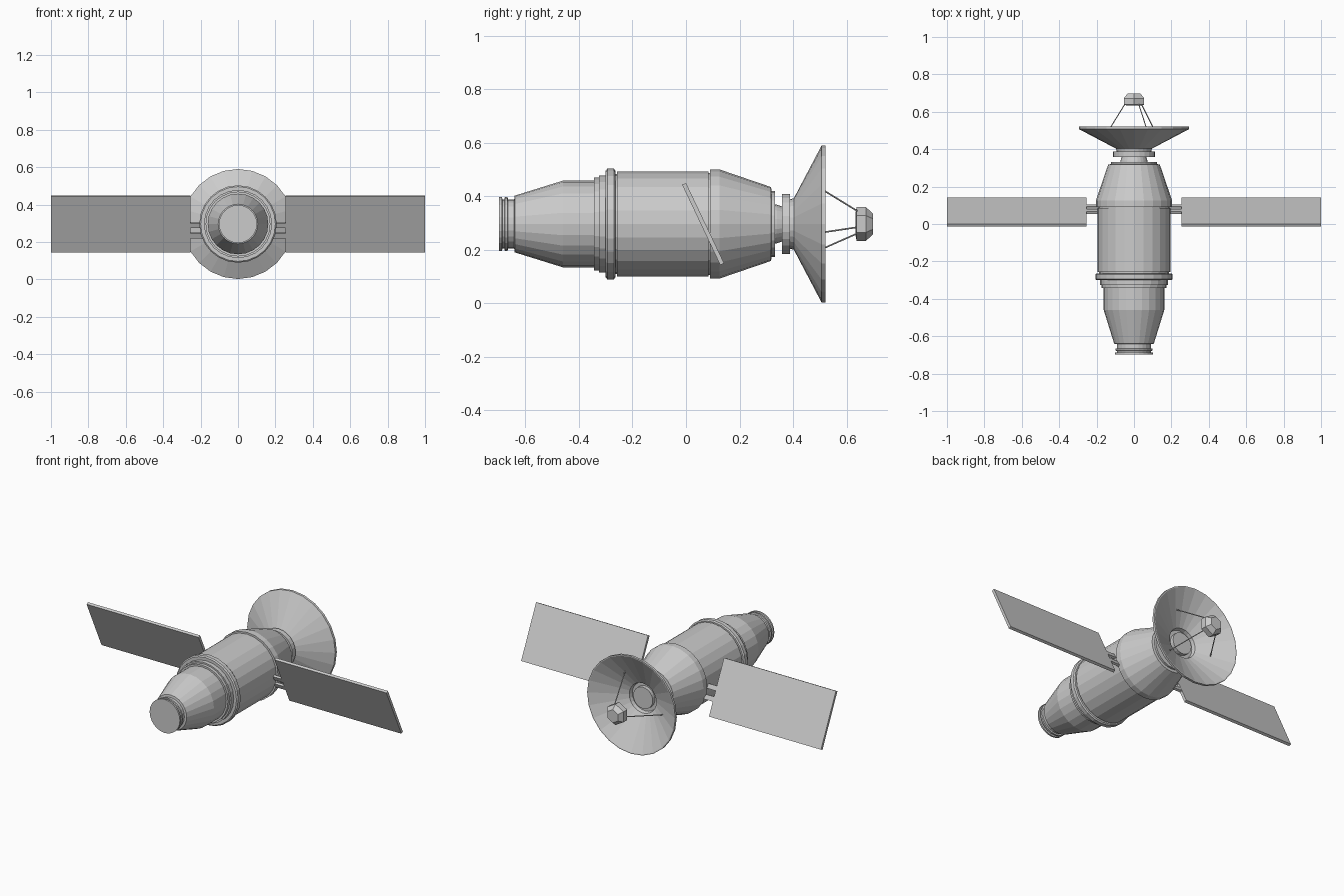
import bpy, bmesh, math
from mathutils import Vector, Matrix

if "Cube" in bpy.data.objects:
    bpy.data.objects.remove(bpy.data.objects["Cube"])

AXIS_Z = 0.296


def finish(name, bm):
    bmesh.ops.recalc_face_normals(bm, faces=bm.faces)
    me = bpy.data.meshes.new(name)
    bm.to_mesh(me)
    bm.free()
    ob = bpy.data.objects.new(name, me)
    bpy.context.collection.objects.link(ob)
    return ob


def lathe(name, profile, sides=24, closed=False):
    """Revolve (y, radius) points around the craft's long axis."""
    bm = bmesh.new()
    rings = []
    for y, r in profile:
        rings.append([bm.verts.new((r * math.sin(a), y, AXIS_Z + r * math.cos(a)))
                      for a in (2 * math.pi * i / sides for i in range(sides))])
    pairs = list(zip(rings, rings[1:]))
    if closed:
        pairs.append((rings[-1], rings[0]))
    else:
        bm.faces.new(rings[0])
        bm.faces.new(rings[-1])
    for a, b in pairs:
        for i in range(sides):
            j = (i + 1) % sides
            bm.faces.new((a[i], a[j], b[j], b[i]))
    return finish(name, bm)


def rod(name, p, q, radius, sides=6):
    p, q = Vector(p), Vector(q)
    bm = bmesh.new()
    rot = (q - p).to_track_quat('Z', 'Y').to_matrix().to_4x4()
    bmesh.ops.create_cone(bm, cap_ends=True, segments=sides, radius1=radius, radius2=radius,
                          depth=(q - p).length, matrix=Matrix.Translation((p + q) / 2) @ rot)
    return finish(name, bm)


def box(name, centre, size, tilt):
    bm = bmesh.new()
    bmesh.ops.create_cube(bm, size=1, matrix=Matrix.Translation(centre)
                          @ Matrix.Rotation(tilt, 4, 'X') @ Matrix.Diagonal((*size, 1)))
    return finish(name, bm)


# Front nozzle with ridges, and tapered front module
lathe("front_module", [
    (-0.698, 0.101), (-0.688, 0.101), (-0.686, 0.092), (-0.679, 0.092), (-0.677, 0.1),
    (-0.667, 0.1), (-0.665, 0.092), (-0.642, 0.092), (-0.64, 0.106), (-0.46, 0.162),
    (-0.343, 0.162), (-0.343, 0.173), (-0.325, 0.173), (-0.325, 0.182), (-0.295, 0.182)])

# Collar and main drum
lathe("front_collar", [(-0.3, 0.2), (-0.294, 0.207), (-0.27, 0.207), (-0.264, 0.2)])
lathe("main_drum", [(-0.27, 0.187), (-0.257, 0.187), (-0.257, 0.196), (0.085, 0.196),
                    (0.085, 0.19), (0.1, 0.19)])

# Tapered rear module
lathe("rear_module", [(0.09, 0.204), (0.125, 0.204), (0.318, 0.138), (0.32, 0.123), (0.332, 0.123)])

# Neck and ring carrying the dish
lathe("dish_neck", [(0.325, 0.075), (0.34, 0.072), (0.36, 0.065), (0.41, 0.065)])
lathe("neck_ring", [(0.358, 0.113), (0.388, 0.113)])

# Dish with rim and a recessed centre
lathe("dish", [(0.385, 0.092), (0.403, 0.096), (0.507, 0.294), (0.522, 0.294), (0.522, 0.288),
               (0.412, 0.09), (0.39, 0.085)], closed=True)

# Antenna feed and its three struts
lathe("antenna_feed", [(0.634, 0.045), (0.638, 0.063), (0.672, 0.063), (0.698, 0.04)], 6)
for i, (x, z) in enumerate([(0.064, 0.122), (-0.123, -0.03), (0.1, -0.088)]):
    rod(f"feed_strut_{i + 1}", (x * 1.33, 0.455, AXIS_Z + z * 1.33),
        (x * 0.4, 0.64, AXIS_Z + z * 0.4), 0.003)

# Solar panels, tilted, each held by two short arms
tilt = math.atan2(0.14, 0.295)
for side, s in (("left", -1), ("right", 1)):
    box(f"{side}_solar_panel", (s * 0.6265, 0.064, AXIS_Z), (0.747, 0.016, 0.332), tilt)
    for part, dz in (("upper", -0.006), ("lower", -0.061)):
        box(f"{side}_{part}_arm", (s * 0.22, 0.064 - dz * math.tan(tilt), AXIS_Z + dz),
            (0.1, 0.014, 0.028), tilt)
